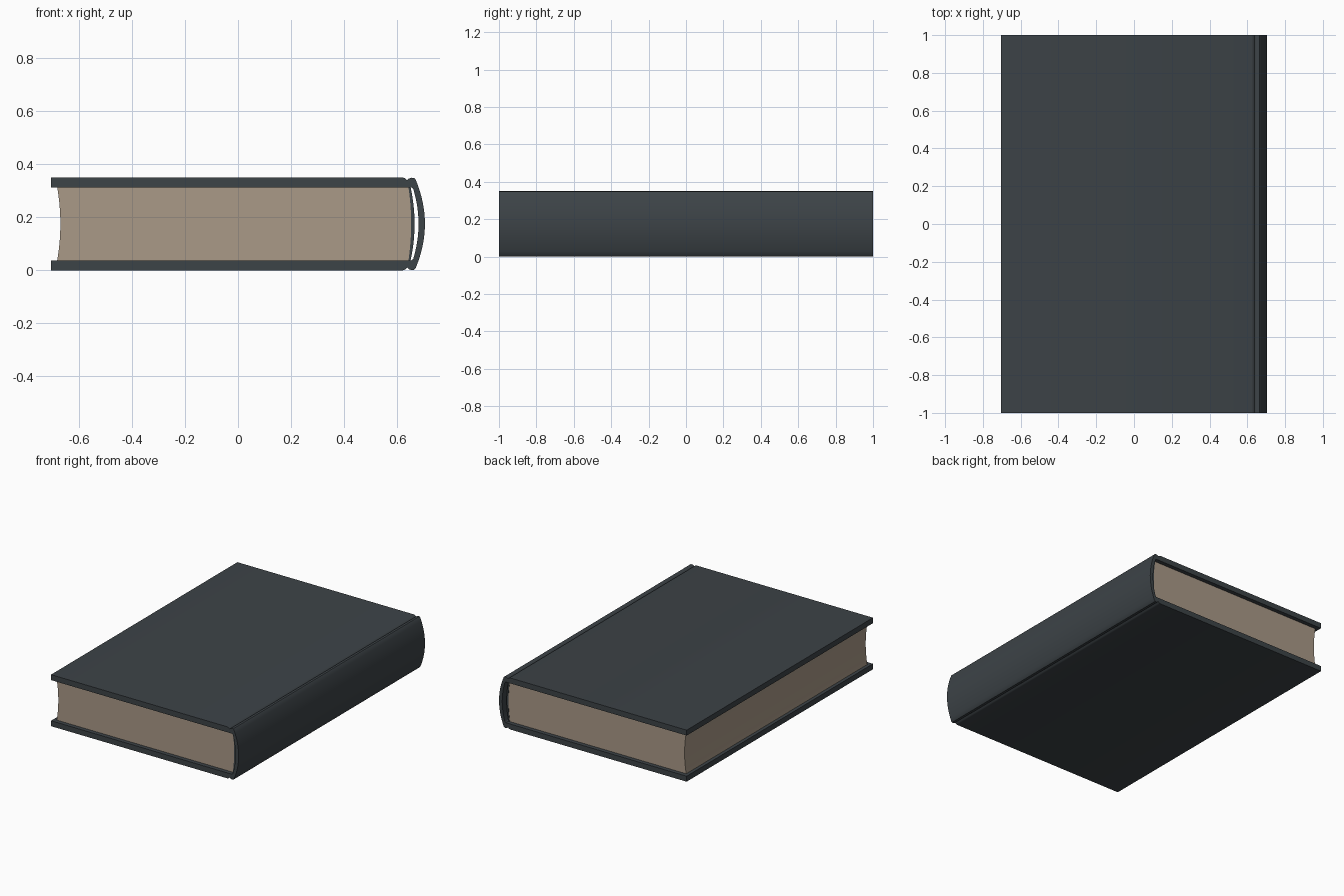
import bpy, bmesh, math

if "Cube" in bpy.data.objects:
    bpy.data.objects.remove(bpy.data.objects["Cube"])

MID = 0.175  # height of the horizontal symmetry plane


def material(name, rgb):
    m = bpy.data.materials.new(name)
    m.diffuse_color = (*rgb, 1)
    m.use_nodes = True
    m.node_tree.nodes["Principled BSDF"].inputs["Base Color"].default_value = m.diffuse_color
    return m


COVER = material("dark slate cover", (0.046, 0.056, 0.063))
PAPER = material("tan paper", (0.40, 0.32, 0.245))


def bow(x_edge, x_mid, half, n=16):
    """Shallow arc in (x, z) from top to bottom around the mid height."""
    pts = []
    for i in range(n + 1):
        t = 1 - 2 * i / n
        pts.append((x_edge + (x_mid - x_edge) * (1 - t * t), MID + half * t))
    return pts


def mirrored(half):
    """Append the mirror image of a top-half profile to close it below."""
    return half + [(x, 2 * MID - z) for x, z in reversed(half)]


def extrude(name, profile, half_y, mat):
    bm = bmesh.new()
    face = bm.faces.new([bm.verts.new((x, -half_y, z)) for x, z in profile])
    ext = bmesh.ops.extrude_face_region(bm, geom=[face], use_keep_orig=True)
    verts = [g for g in ext["geom"] if isinstance(g, bmesh.types.BMVert)]
    bmesh.ops.translate(bm, verts=verts, vec=(0, 2 * half_y, 0))
    bmesh.ops.recalc_face_normals(bm, faces=bm.faces)
    me = bpy.data.meshes.new(name)
    bm.to_mesh(me)
    bm.free()
    me.materials.append(mat)
    ob = bpy.data.objects.new(name, me)
    bpy.context.collection.objects.link(ob)
    bpy.context.view_layer.objects.active = ob
    ob.select_set(True)
    bpy.ops.object.shade_smooth_by_angle(angle=math.radians(30))
    ob.select_set(False)
    return ob


# Case: two boards, hinge grooves and hollow rounded spine in one section
outer_top = [(-0.705, 0.35), (0.622, 0.35), (0.630, 0.347), (0.638, 0.340),
             (0.645, 0.346), (0.653, 0.349), (0.664, 0.348), (0.670, 0.342)]
outer = mirrored(outer_top)
k = len(outer_top)
outer = outer[:k] + bow(0.670, 0.705, 0.167)[1:-1] + outer[k:]
inner = [(-0.705, 0.313), (0.654, 0.313)] + bow(0.661, 0.681, 0.132) \
    + [(0.654, 0.037), (-0.705, 0.037)]
extrude("book_case", outer + inner[::-1], 1.0, COVER)

# Page block: hollow fore edge, gently rounded back
pages = bow(0.645, 0.655, 0.138) + bow(-0.682, -0.670, 0.138)[::-1]
extrude("page_block", pages, 0.972, PAPER)

# Lining strip glued to the back of the pages
lining = bow(0.651, 0.666, 0.138) + bow(0.643, 0.653, 0.138)[::-1]
extrude("spine_lining", lining, 0.974, COVER)
